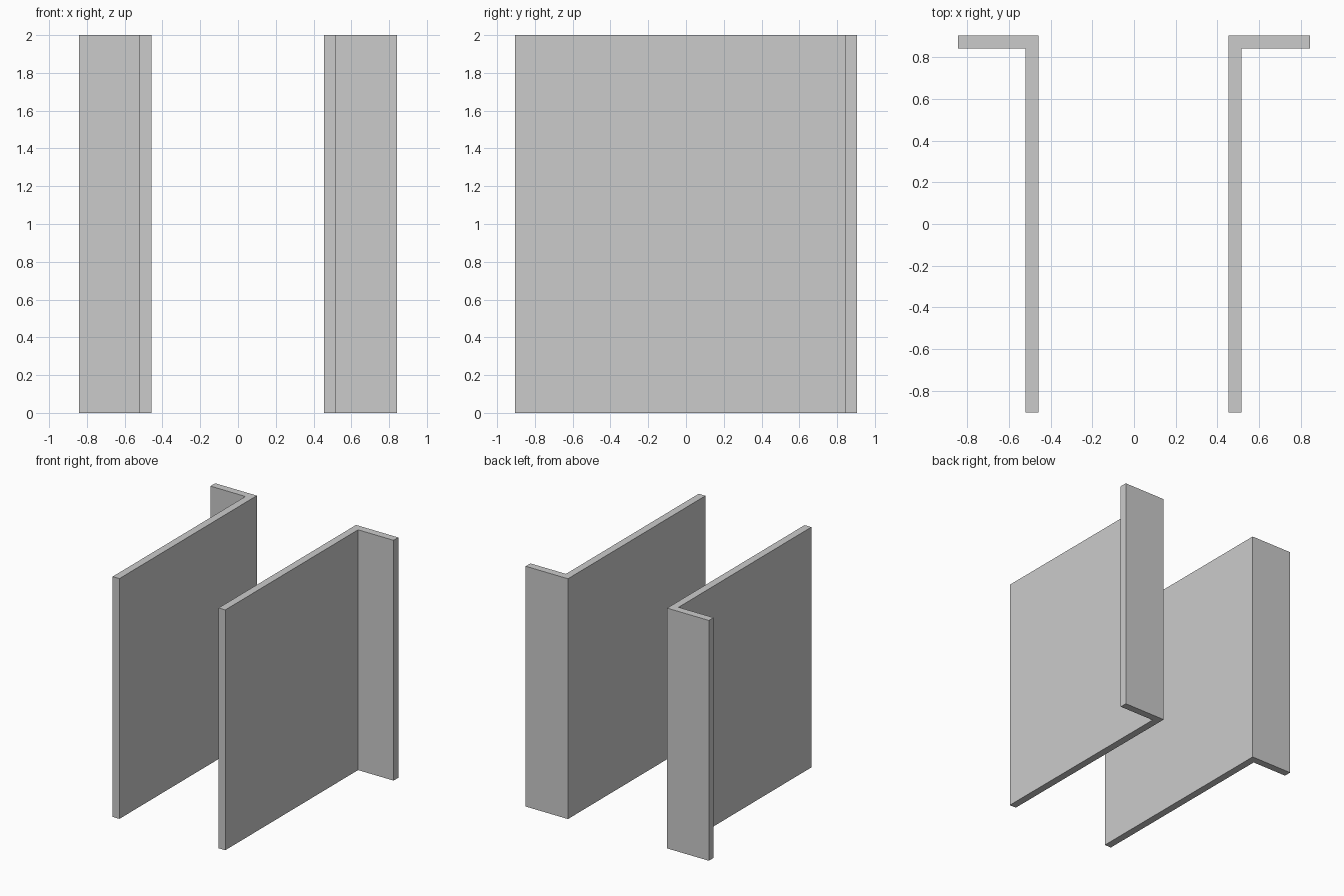
import bpy, bmesh

if "Cube" in bpy.data.objects:
    bpy.data.objects.remove(bpy.data.objects["Cube"])

HEIGHT, THICK = 2.0, 0.062
Y_FRONT, Y_BACK = -0.904, 0.904


def angle_panel(name, inner_x, outer_x):
    """L-shaped plan: long side wall with an outward flange at the back."""
    side = 1 if outer_x > inner_x else -1
    wall_x = inner_x + side * THICK
    plan = [(inner_x, Y_FRONT), (wall_x, Y_FRONT), (wall_x, Y_BACK - THICK),
            (outer_x, Y_BACK - THICK), (outer_x, Y_BACK), (inner_x, Y_BACK)]
    bm = bmesh.new()
    base = bm.faces.new([bm.verts.new((x, y, 0)) for x, y in plan])
    ext = bmesh.ops.extrude_face_region(bm, geom=[base], use_keep_orig=True)
    top = [v for v in ext["geom"] if isinstance(v, bmesh.types.BMVert)]
    bmesh.ops.translate(bm, verts=top, vec=(0, 0, HEIGHT))
    bmesh.ops.recalc_face_normals(bm, faces=bm.faces)
    mesh = bpy.data.meshes.new(name)
    bm.to_mesh(mesh)
    bm.free()
    bpy.context.collection.objects.link(bpy.data.objects.new(name, mesh))


# Two facing panels, each with its flange turned outward
angle_panel("left_panel", -0.459, -0.843)
angle_panel("right_panel", 0.454, 0.843)
